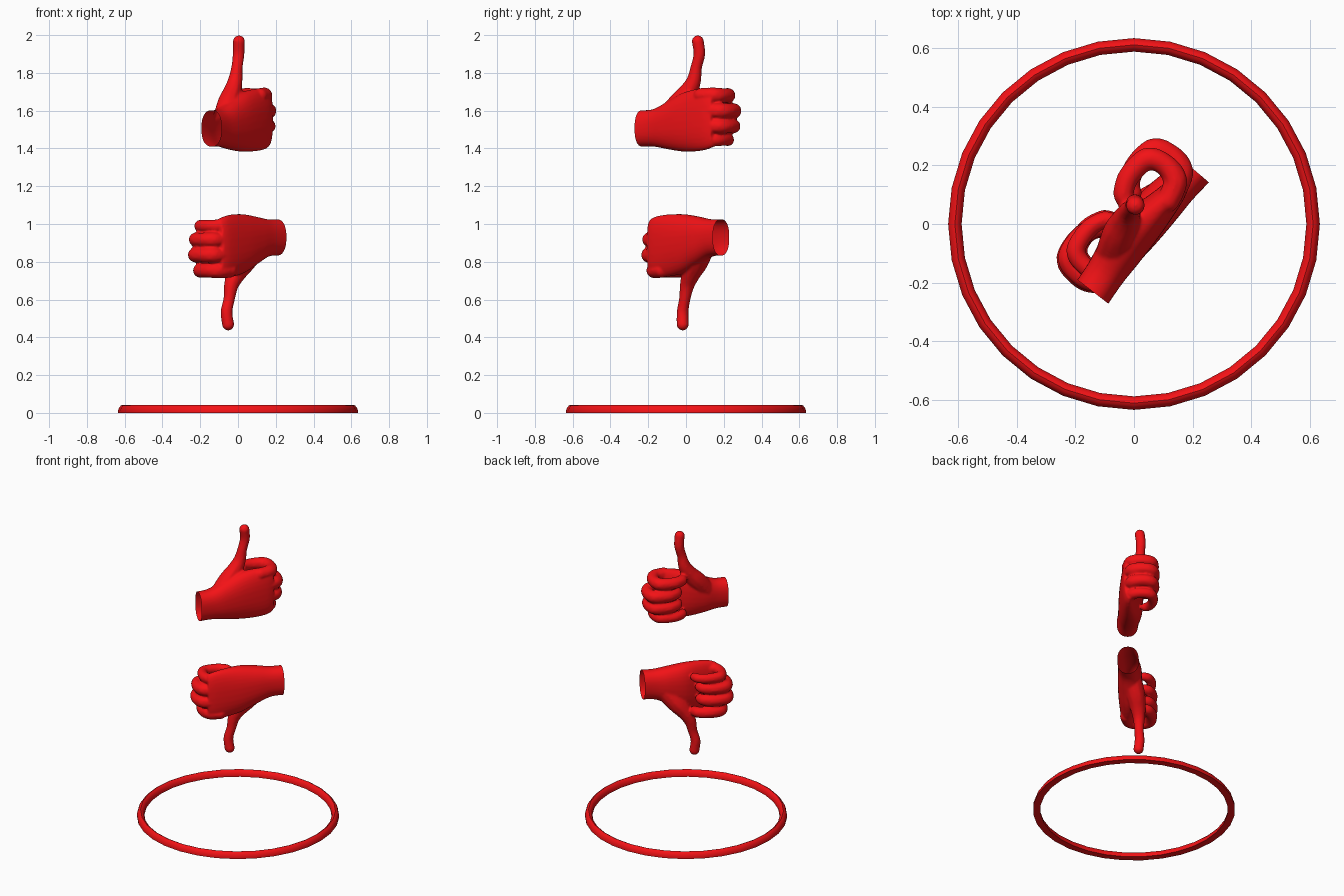
import bpy, bmesh, math
from mathutils import Vector, Matrix

if "Cube" in bpy.data.objects:
    bpy.data.objects.remove(bpy.data.objects["Cube"])

red = bpy.data.materials.new("red")
red.diffuse_color = (0.9, 0.006, 0.008, 1)
red.use_nodes = True
red.node_tree.nodes["Principled BSDF"].inputs["Base Color"].default_value = red.diffuse_color
MID = 1.2175  # height of the pivot between both hands


def add_object(name, bm):
    mesh = bpy.data.meshes.new(name)
    bm.to_mesh(mesh)
    bm.free()
    mesh.materials.append(red)
    obj = bpy.data.objects.new(name, mesh)
    bpy.context.collection.objects.link(obj)
    return obj


def smooth_path(pts, steps):
    """Catmull-Rom interpolation of equal-length tuples."""
    p = [pts[0]] + list(pts) + [pts[-1]]
    out = []
    for i in range(1, len(p) - 2):
        for s in range(steps):
            t = s / steps
            out.append(tuple(
                0.5 * (2 * b + (c - a) * t + (2 * a - 5 * b + 4 * c - d) * t * t
                       + (3 * b - a - 3 * c + d) * t ** 3)
                for a, b, c, d in zip(*p[i - 1:i + 3])))
    return out + [tuple(pts[-1])]


def beads(bm, pts):
    """Round limb through (along, back, height, radius) points."""
    for u, n, z, r in smooth_path(pts, 8):
        bmesh.ops.create_icosphere(bm, subdivisions=2, radius=r,
                                   matrix=Matrix.Translation((u, -n, z)))


def signed_pow(v, e):
    return math.copysign(abs(v) ** e, v)


def loft(bm, sections, count=32):
    """Rounded palm through (along, z low, z high, back low, back high)."""
    rings = []
    for u, z0, z1, n0, n1 in smooth_path(sections, 5):
        ring = []
        for i in range(count):
            a = 2 * math.pi * i / count
            n = (n0 + n1) / 2 + (n1 - n0) / 2 * signed_pow(math.cos(a), 0.85)
            z = (z0 + z1) / 2 + (z1 - z0) / 2 * signed_pow(math.sin(a), 0.85)
            ring.append(bm.verts.new((u, -n, z)))
        rings.append(ring)
    faces = [bm.faces.new(rings[0]), bm.faces.new(rings[-1][::-1])]
    for r, s in zip(rings, rings[1:]):
        for i in range(count):
            j = (i + 1) % count
            faces.append(bm.faces.new((r[j], r[i], s[i], s[j])))
    bmesh.ops.recalc_face_normals(bm, faces=faces)


def build_hand():
    bm = bmesh.new()
    # wrist and palm
    loft(bm, [(-.31, 1.408, 1.603, -.06, .075),
              (-.20, 1.410, 1.607, -.058, .077),
              (-.10, 1.395, 1.650, -.065, .087),
              (.00, 1.383, 1.695, -.055, .095),
              (.10, 1.385, 1.715, -.015, .098),
              (.17, 1.395, 1.718, .010, .096),
              (.21, 1.410, 1.705, .015, .088)])
    # thumb
    beads(bm, [(-.13, 0, 1.55, .065), (-.06, -.022, 1.635, .061),
               (-.01, -.03, 1.695, .051), (.025, -.035, 1.755, .040),
               (.043, -.034, 1.83, .031), (.061, -.036, 1.90, .032),
               (.055, -.03, 1.967, .033)])
    # four curled fingers: height, radius, reach offset
    curl = [(.165, .055, 1.0), (.235, .038, 1.06), (.262, -.02, .97),
            (.245, -.083, 1.0), (.165, -.103, .95), (.105, -.088, .9),
            (.085, -.062, .8)]
    for z, r, du in [(1.681, .040, -.035), (1.599, .041, .002),
                     (1.518, .039, -.002), (1.446, .034, -.036)]:
        beads(bm, [(u + du, n, z, r * k) for u, n, k in curl])

    # fuse into one skin, then cut the wrist open
    tmp = add_object("hand_source", bm)
    fuse = tmp.modifiers.new("fuse", 'REMESH')
    fuse.mode = 'VOXEL'
    fuse.voxel_size = 0.006
    soft = tmp.modifiers.new("soften", 'SMOOTH')
    soft.factor = 0.5
    soft.iterations = 8
    dg = bpy.context.evaluated_depsgraph_get()
    out = bmesh.new()
    out.from_mesh(tmp.evaluated_get(dg).to_mesh())
    bpy.data.objects.remove(tmp)
    bmesh.ops.bisect_plane(out, geom=out.verts[:] + out.edges[:] + out.faces[:],
                           plane_co=(-.27, 0, 1.5),
                           plane_no=Vector((-1, .08, 0)), clear_outer=True)
    for f in out.faces:
        f.smooth = True
    return out


# upper hand, thumb up
hand = build_hand()
lower = hand.copy()
hand.transform(Matrix.Rotation(math.radians(57), 4, 'Z'))
add_object("hand_thumb_up", hand)

# lower hand, the same hand turned over
lower.transform(Matrix.Translation((.008, 0, MID))
                @ Matrix.Rotation(math.radians(45), 4, 'Z')
                @ Matrix.Rotation(math.pi, 4, 'Y')
                @ Matrix.Translation((0, 0, -MID)))
add_object("hand_thumb_down", lower)

# ground ring with a flat underside
bm = bmesh.new()
profile = [(.635, 0), (.635, .012), (.630, .027), (.621, .038), (.612, .042),
           (.603, .038), (.594, .027), (.589, .012), (.589, 0)]
SEG = 32
rings = [[bm.verts.new((r * math.cos(2 * math.pi * i / SEG),
                        r * math.sin(2 * math.pi * i / SEG), z))
          for r, z in profile] for i in range(SEG)]
for i in range(SEG):
    a, b = rings[i], rings[(i + 1) % SEG]
    for k in range(len(profile)):
        m = (k + 1) % len(profile)
        f = bm.faces.new((a[k], b[k], b[m], a[m]))
        f.smooth = True
bmesh.ops.recalc_face_normals(bm, faces=bm.faces[:])
ring = add_object("ground_ring", bm)
bpy.context.view_layer.objects.active = ring
ring.select_set(True)
bpy.ops.object.shade_smooth_by_angle(angle=math.radians(40))
